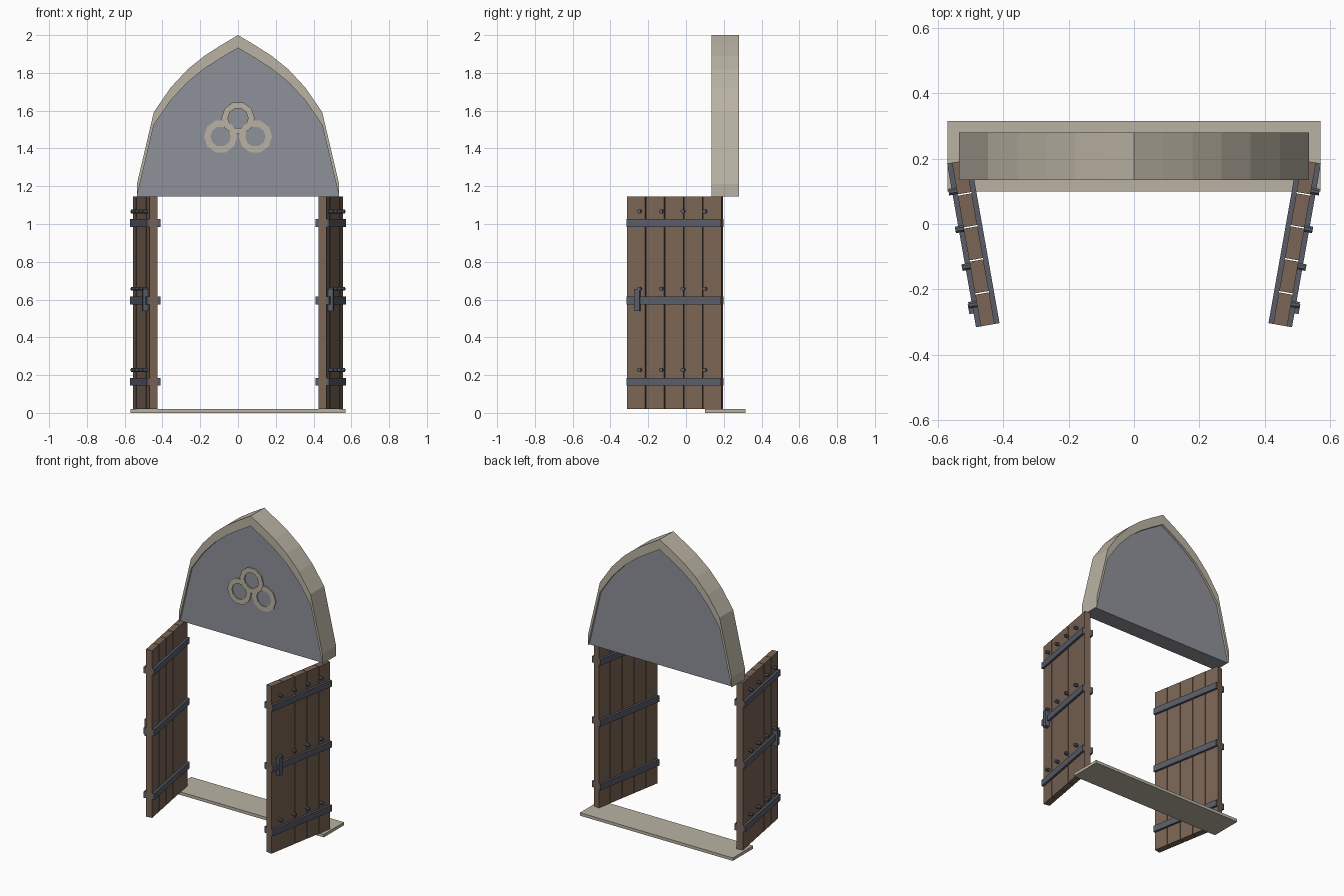
import bpy
import bmesh
from math import radians, cos, sin, pi
from mathutils import Matrix, Vector

old = bpy.data.objects.get("Cube")
if old:
    bpy.data.objects.remove(old, do_unlink=True)


def material(name, rgb):
    m = bpy.data.materials.new(name)
    m.use_nodes = True
    m.diffuse_color = (*rgb, 1)
    m.node_tree.nodes["Principled BSDF"].inputs["Base Color"].default_value = (*rgb, 1)
    return m


STONE = material("pale stone", (0.49, 0.45, 0.37))
PANEL = material("grey panel", (0.275, 0.285, 0.32))
WOOD = material("brown wood", (0.195, 0.13, 0.09))
IRON = material("dark iron", (0.10, 0.11, 0.14))


def finish(bm, name, mat, matrix=None):
    bmesh.ops.recalc_face_normals(bm, faces=bm.faces)
    mesh = bpy.data.meshes.new(name)
    bm.to_mesh(mesh)
    bm.free()
    mesh.materials.append(mat)
    ob = bpy.data.objects.new(name, mesh)
    bpy.context.collection.objects.link(ob)
    if matrix:
        ob.matrix_world = matrix
    return ob


def add_box(bm, lo, hi):
    lo, hi = Vector(lo), Vector(hi)
    place = Matrix.Translation((lo + hi) / 2) @ Matrix.Diagonal((*(hi - lo), 1))
    bmesh.ops.create_cube(bm, size=1, matrix=place)


def add_band(bm, upper, lower, y0, y1, closed=False):
    """Solid between two matching (x, z) outlines, from depth y0 to y1."""
    rows = [[bm.verts.new((x, y, z)) for x, z in line]
            for y in (y0, y1) for line in (upper, lower)]
    fu, fl, bu, bl = rows
    n = len(upper)
    for i in range(n if closed else n - 1):
        j = (i + 1) % n
        for a, b in ((fu, fl), (fl, bl), (bl, bu), (bu, fu)):
            bm.faces.new((a[i], a[j], b[j], b[i]))
    if not closed:
        for i in (0, n - 1):
            bm.faces.new((fu[i], fl[i], bl[i], bu[i]))


# Threshold slab
bm = bmesh.new()
add_box(bm, (-0.57, 0.10, 0), (0.57, 0.315, 0.02))
finish(bm, "threshold", STONE)

# Pointed arch rim and its infill panel
heights = [2.0, 1.947, 1.89, 1.818, 1.722, 1.592, 1.213]
half = [(0.535 * i / 6, z) for i, z in enumerate(heights)]
outer = [(-x, z) for x, z in reversed(half[1:])] + half
inner = [(x, z - 0.068) for x, z in outer]
bm = bmesh.new()
add_band(bm, outer, inner, 0.135, 0.28)
finish(bm, "arch_rim", STONE)

bm = bmesh.new()
front = [bm.verts.new((x, 0.15, z)) for x, z in inner]
face = bm.faces.new(front)
ext = bmesh.ops.extrude_face_region(bm, geom=[face], use_keep_orig=True)
bmesh.ops.translate(bm, vec=(0, 0.115, 0),
                    verts=[v for v in ext["geom"] if isinstance(v, bmesh.types.BMVert)])
finish(bm, "arch_panel", PANEL)


# Three interlaced rings on the panel
def circle(cx, cz, r, sides=10):
    return [(cx + r * cos(2 * pi * i / sides), cz + r * sin(2 * pi * i / sides))
            for i in range(sides)]


for k, (cx, cz) in enumerate([(0, 1.56), (-0.092, 1.463), (0.092, 1.463)]):
    bm = bmesh.new()
    y = 0.142 + 0.0008 * k
    add_band(bm, circle(cx, cz, 0.088), circle(cx, cz, 0.054), y, 0.152, True)
    finish(bm, f"ring_{k + 1}", STONE)

# Doors: local y runs from free edge to hinge, local x points outward
LENGTH, THICK, BOTTOM, TOP, GAP = 0.508, 0.043, 0.02, 1.146, 0.004
STRAP = 0.015
plank = (LENGTH - 4 * GAP) / 5
swing = Matrix.Translation((0.468, -0.313, 0)) @ Matrix.Rotation(radians(-10), 4, "Z")
strap_heights = (0.165, 0.595, 1.005)

for side, label in ((1, "left"), (-1, "right")):
    place = Matrix.Diagonal((side, 1, 1, 1)) @ swing

    def door_part(name, mat, bm):
        bm.transform(place)
        finish(bm, f"{label}_door_{name}", mat)

    bm = bmesh.new()
    for i in range(5):
        y = i * (plank + GAP)
        add_box(bm, (-THICK, y, BOTTOM), (0, y + plank, TOP))
    door_part("planks", WOOD, bm)

    # Iron straps on both faces
    bm = bmesh.new()
    for z in strap_heights:
        for x in (0, -THICK - STRAP):
            add_box(bm, (x, 0, z - 0.021), (x + STRAP, LENGTH, z + 0.021))
    door_part("straps", IRON, bm)

    # Studs above each strap
    bm = bmesh.new()
    for z in strap_heights:
        for i in range(4):
            at = Matrix.Translation((0.012, 0.07 + 0.117 * i, z + 0.062))
            bmesh.ops.create_cone(bm, cap_ends=True, segments=8, radius1=0.011,
                                  radius2=0.011, depth=0.027,
                                  matrix=at @ Matrix.Rotation(pi / 2, 4, "Y")
                                  @ Matrix.Rotation(pi / 8, 4, "Z"))
    door_part("studs", IRON, bm)

    # Upright handle
    bm = bmesh.new()
    add_box(bm, (0, 0.043, 0.54), (0.028, 0.073, 0.655))
    door_part("handle", IRON, bm)
